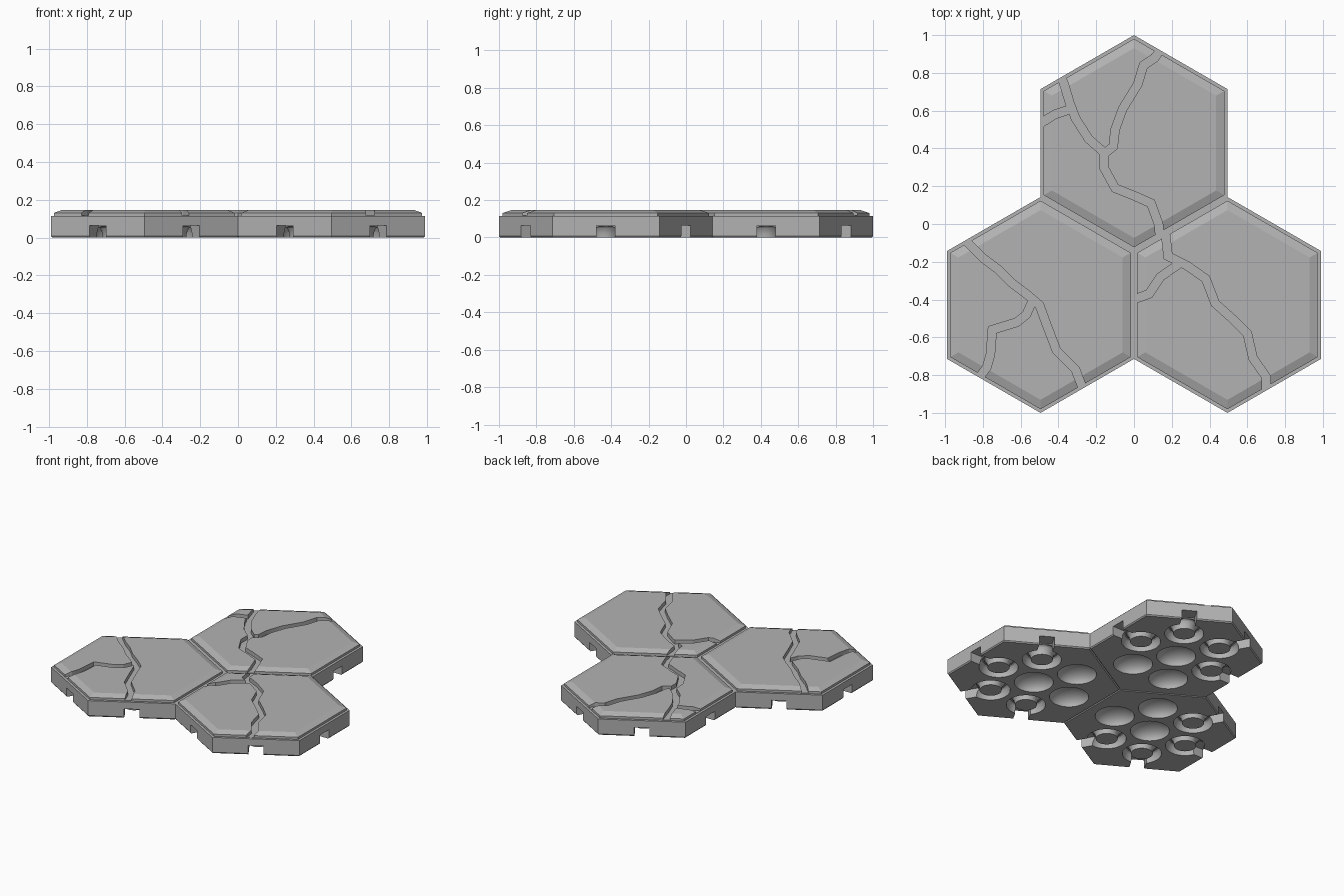
import bpy
import bmesh
from math import cos, sin, pi, radians
from mathutils import Matrix, Vector

if "Cube" in bpy.data.objects:
    bpy.data.objects.remove(bpy.data.objects["Cube"])

R = 4 / 7                  # tile corner radius
APOTHEM = R * cos(pi / 6)
SOCKET_DIST = 0.3          # tile centre to each underside socket
CRACK_FLOOR = 0.118

stone = bpy.data.materials.new("grey_stone")
stone.use_nodes = True
grey = (0.45, 0.45, 0.45, 1)
stone.diffuse_color = grey
stone.node_tree.nodes["Principled BSDF"].inputs["Base Color"].default_value = grey


def to_object(bm, name):
    bmesh.ops.recalc_face_normals(bm, faces=bm.faces)
    mesh = bpy.data.meshes.new(name)
    bm.to_mesh(mesh)
    bm.free()
    mesh.materials.append(stone)
    obj = bpy.data.objects.new(name, mesh)
    bpy.context.collection.objects.link(obj)
    return obj


def hex_tile(name, centre):
    """Hexagonal block with a ledge and a chamfered raised top."""
    bm = bmesh.new()
    profile = [(0.006, 0), (0, 0.008), (0, 0.115), (0.017, 0.115),
               (0.017, 0.131), (0.06, 0.147)]
    rings = []
    for inset, z in profile:
        r = R - inset / cos(pi / 6)
        angles = [radians(30 + 60 * k) for k in range(6)]
        rings.append([bm.verts.new((centre.x + r * cos(a), centre.y + r * sin(a), z))
                      for a in angles])
    for low, high in zip(rings, rings[1:]):
        for k in range(6):
            n = (k + 1) % 6
            bm.faces.new((low[k], low[n], high[n], high[k]))
    bm.faces.new(rings[0])
    bm.faces.new(rings[-1])
    return to_object(bm, name)


def lathe(bm, profile, spot, closed):
    """Spin an (r, z) profile about a vertical axis at spot."""
    verts = [bm.verts.new((spot.x + r, spot.y, z)) for r, z in profile]
    edges = [bm.edges.new(pair) for pair in zip(verts, verts[1:])]
    if closed:
        edges.append(bm.edges.new((verts[-1], verts[0])))
    bmesh.ops.spin(bm, geom=verts + edges, cent=(spot.x, spot.y, 0),
                   axis=(0, 0, 1), angle=2 * pi, steps=36, use_merge=True)
    bmesh.ops.remove_doubles(bm, verts=bm.verts, dist=0.0002)


def socket_cutter(centre, closed_sides):
    """Plain domes at the middle and joined sides, ring grooves elsewhere."""
    bm = bmesh.new()
    arc = [pi / 2 * k / 9 for k in range(10)]
    dome = [(0, -0.02), (0.128, -0.02)]
    dome += [(0.128 * cos(t), 0.08 * sin(t)) for t in arc[:-1]] + [(0, 0.08)]
    groove = [(0.072, -0.02), (0.128, -0.02)]
    groove += [(0.1 + 0.028 * cos(2 * t), 0.06 * sin(2 * t)) for t in arc]
    lathe(bm, dome, centre, False)
    for a in range(0, 360, 60):
        spot = centre + SOCKET_DIST * Vector((cos(radians(a)), sin(radians(a))))
        if a in closed_sides:
            lathe(bm, dome, spot, False)
        else:
            lathe(bm, groove, spot, True)
    return to_object(bm, "socket_cutter")


def notch_cutter(centre, closed_sides):
    """Square channels from the ring grooves out through the free sides."""
    bm = bmesh.new()
    for a in range(0, 360, 60):
        if a in closed_sides:
            continue
        place = (Matrix.Translation((centre.x, centre.y, 0))
                 @ Matrix.Rotation(radians(a), 4, 'Z')
                 @ Matrix.Translation((APOTHEM, 0, 0.0225))
                 @ Matrix.Diagonal((0.19, 0.1, 0.085, 1)))
        bmesh.ops.create_cube(bm, size=1, matrix=place)
    return to_object(bm, "notch_cutter")


def crack_cutter(path, half=0.022):
    """Mitred ribbon along a path, extruded up through the tile top."""
    pts = [Vector(p) for p in path]
    bm = bmesh.new()
    left, right = [], []
    for i, p in enumerate(pts):
        before = (p - pts[i - 1]).normalized() if i else None
        after = (pts[i + 1] - p).normalized() if i < len(pts) - 1 else None
        along = ((before or after) + (after or before)).normalized()
        side = Vector((-along.y, along.x))
        side *= half / max(0.6, along.dot(before or after))
        left.append(bm.verts.new((p + side).to_3d()))
        right.append(bm.verts.new((p - side).to_3d()))
    for i in range(len(pts) - 1):
        bm.faces.new((left[i], right[i], right[i + 1], left[i + 1]))
    bmesh.ops.translate(bm, verts=bm.verts, vec=(0, 0, CRACK_FLOOR))
    top = bmesh.ops.extrude_face_region(bm, geom=bm.faces[:])["geom"]
    bmesh.ops.translate(bm, vec=(0, 0, 0.1),
                        verts=[v for v in top if isinstance(v, bmesh.types.BMVert)])
    return to_object(bm, "crack_cutter")


# Each tile: centre, sides joined to its neighbours, crack paths
tiles = {
    "back_tile": ((0, R * 0.75), (240, 300), [
        [(-.4, .82), (-.37, .74), (-.34, .64), (-.31, .56), (-.24, .45), (-.16, .38),
         (-.16, .3), (-.1, .19), (0, .15), (.09, .11), (.13, 0), (.14, -.1)],
        [(.16, .95), (.11, .88), (.05, .84), (.02, .74), (-.06, .61), (-.1, .5),
         (-.11, .41), (-.16, .37)],
        [(-.53, .51), (-.42, .58), (-.33, .61)]]),
    "right_tile": ((APOTHEM, -R * 0.75), (120, 180), [
        [(.16, 0), (.17, -.08), (.18, -.17), (.28, -.22), (.38, -.29), (.43, -.42),
         (.53, -.51), (.6, -.58), (.63, -.71), (.7, -.81), (.7, -.95)],
        [(.24, -.21), (.14, -.28), (.08, -.37), (-.03, -.41)]]),
    "left_tile": ((-APOTHEM, -R * 0.75), (0, 60), [
        [(-.92, -.05), (-.87, -.11), (-.8, -.18), (-.72, -.24), (-.65, -.31), (-.57, -.37),
         (-.5, -.43), (-.46, -.54), (-.41, -.67), (-.31, -.77), (-.26, -.9)],
        [(-.53, -.39), (-.57, -.48), (-.62, -.52), (-.75, -.56), (-.76, -.69),
         (-.78, -.76), (-.84, -.84)]]),
}

for name, (centre, closed_sides, cracks) in tiles.items():
    centre = Vector(centre)
    tile = hex_tile(name, centre)
    cutters = [socket_cutter(centre, closed_sides), notch_cutter(centre, closed_sides)]
    cutters += [crack_cutter(path) for path in cracks]
    bpy.ops.object.select_all(action='DESELECT')
    tile.select_set(True)
    bpy.context.view_layer.objects.active = tile
    for cutter in cutters:
        cut = tile.modifiers.new("cut", 'BOOLEAN')
        cut.operation = 'DIFFERENCE'
        cut.solver = 'EXACT'
        cut.object = cutter
        bpy.ops.object.modifier_apply(modifier=cut.name)
        bpy.data.objects.remove(cutter)
    bpy.ops.object.shade_smooth_by_angle(angle=radians(18))
